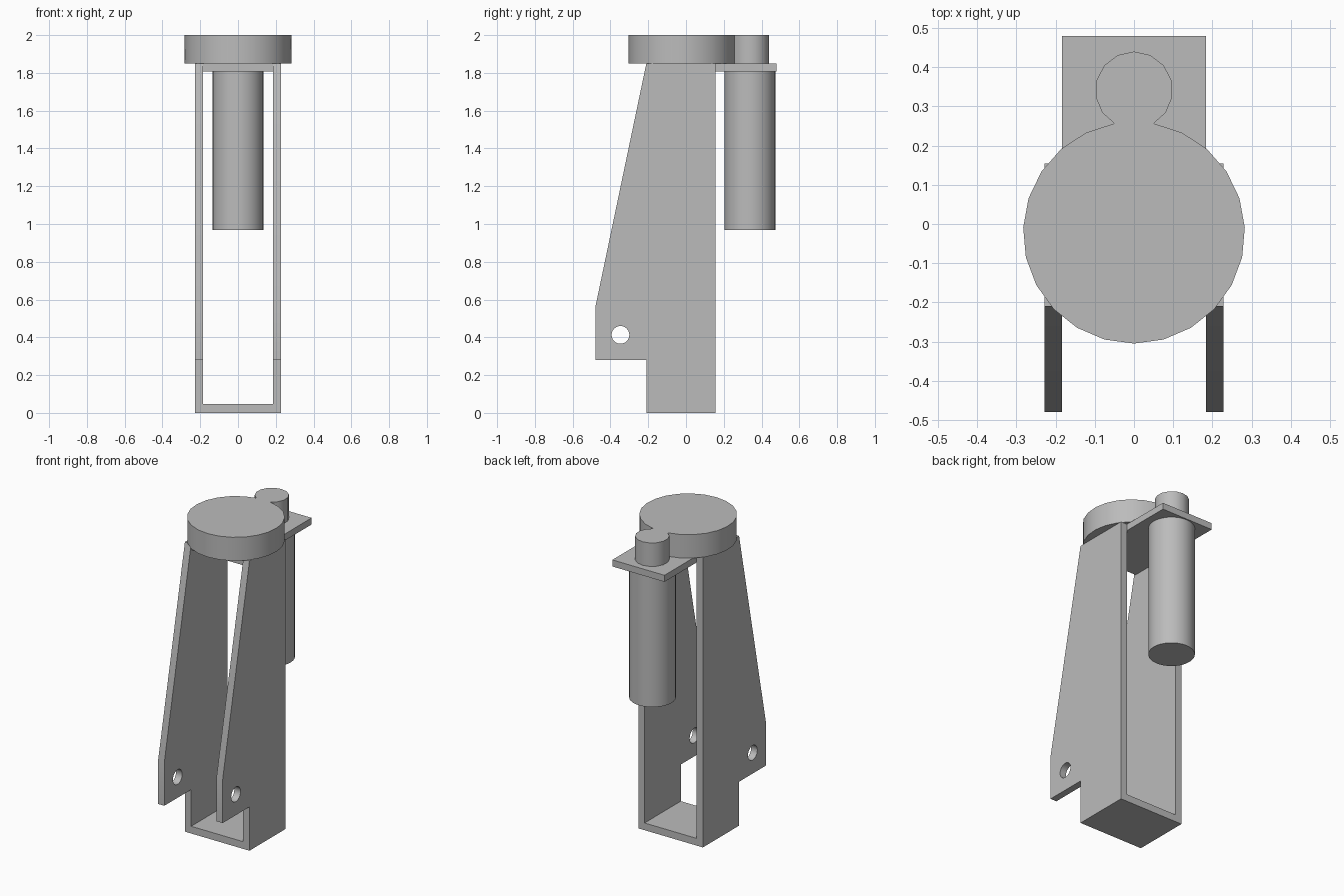
import bpy
import bmesh
from math import sin, cos, radians, pi
from mathutils import Vector

cube = bpy.data.objects.get("Cube")
if cube:
    bpy.data.objects.remove(cube, do_unlink=True)

gray = bpy.data.materials.new("plain gray")
gray.use_nodes = True
COLOR = (0.5, 0.5, 0.5, 1)
gray.diffuse_color = COLOR
gray.node_tree.nodes["Principled BSDF"].inputs["Base Color"].default_value = COLOR

# Maps profile (u, v) and extrusion depth w to space, per extrusion axis
AXES = {
    "x": lambda u, v, w: (w, u, v),
    "y": lambda u, v, w: (u, w, v),
    "z": lambda u, v, w: (u, v, w),
}


def extrude(name, profile, axis, start, end):
    """Extrude a closed outline along one axis."""
    place = AXES[axis]
    bm = bmesh.new()
    face = bm.faces.new([bm.verts.new(place(u, v, start)) for u, v in profile])
    grown = bmesh.ops.extrude_face_region(bm, geom=[face], use_keep_orig=True)
    moved = [e for e in grown["geom"] if isinstance(e, bmesh.types.BMVert)]
    bmesh.ops.translate(bm, verts=moved, vec=Vector(place(0, 0, end - start)))
    bmesh.ops.recalc_face_normals(bm, faces=bm.faces)
    mesh = bpy.data.meshes.new(name)
    bm.to_mesh(mesh)
    bm.free()
    mesh.materials.append(gray)
    obj = bpy.data.objects.new(name, mesh)
    bpy.context.collection.objects.link(obj)
    return obj


def arc(cx, cy, r, first, last, steps):
    angles = [radians(first + (last - first) * i / steps) for i in range(steps + 1)]
    return [(cx + r * cos(a), cy + r * sin(a)) for a in angles]


def circle(cx, cy, r, sides):
    return arc(cx, cy, r, 0, 360, sides)[:-1]


def rectangle(u0, u1, v0, v1):
    return [(u0, v0), (u1, v0), (u1, v1), (u0, v1)]


def activate(obj):
    bpy.ops.object.select_all(action="DESELECT")
    obj.select_set(True)
    bpy.context.view_layer.objects.active = obj


def cut(obj, cutter, operation):
    mod = obj.modifiers.new("cut", "BOOLEAN")
    mod.operation = operation
    mod.solver = "EXACT"
    mod.object = cutter
    activate(obj)
    bpy.ops.object.modifier_apply(modifier=mod.name)
    bpy.data.objects.remove(cutter, do_unlink=True)


def smooth(obj):
    activate(obj)
    bpy.ops.object.shade_smooth_by_angle(angle=radians(32))


# U-shaped frame, trimmed to the tapered side outline and drilled
OUT, INN, TOP = 0.228, 0.184, 1.85
frame = extrude("frame", [(-OUT, 0), (OUT, 0), (OUT, TOP), (INN, TOP),
                          (INN, 0.046), (-INN, 0.046), (-INN, TOP), (-OUT, TOP)],
                "y", -0.6, 0.3)
side = [(-0.21, -0.1), (0.155, -0.1), (0.155, 1.95), (-0.189, 1.95),
        (-0.48, 0.56), (-0.48, 0.28), (-0.21, 0.28)]
cut(frame, extrude("side_cutter", side, "x", -0.4, 0.4), "INTERSECT")
cut(frame, extrude("hole_cutter", circle(-0.347, 0.413, 0.047, 24), "x", -0.4, 0.4),
    "DIFFERENCE")
smooth(frame)

# Mounting plate held between the walls and reaching out behind
extrude("mounting_plate", rectangle(-INN, INN, -0.205, 0.48), "z", 1.808, TOP)

# Motor hanging under the plate
smooth(extrude("motor", circle(0, 0.338, 0.135, 32), "z", 0.968, 1.808))

# Gear cover: large disc merging into a small one in a single outline
cover = arc(0, -0.022, 0.283, 100.2, 439.8, 22)
cover += arc(0, 0.341, 0.099, -59.8, 239.8, 12)[1:-1]
smooth(extrude("gear_cover", cover, "z", TOP, 2.0))
